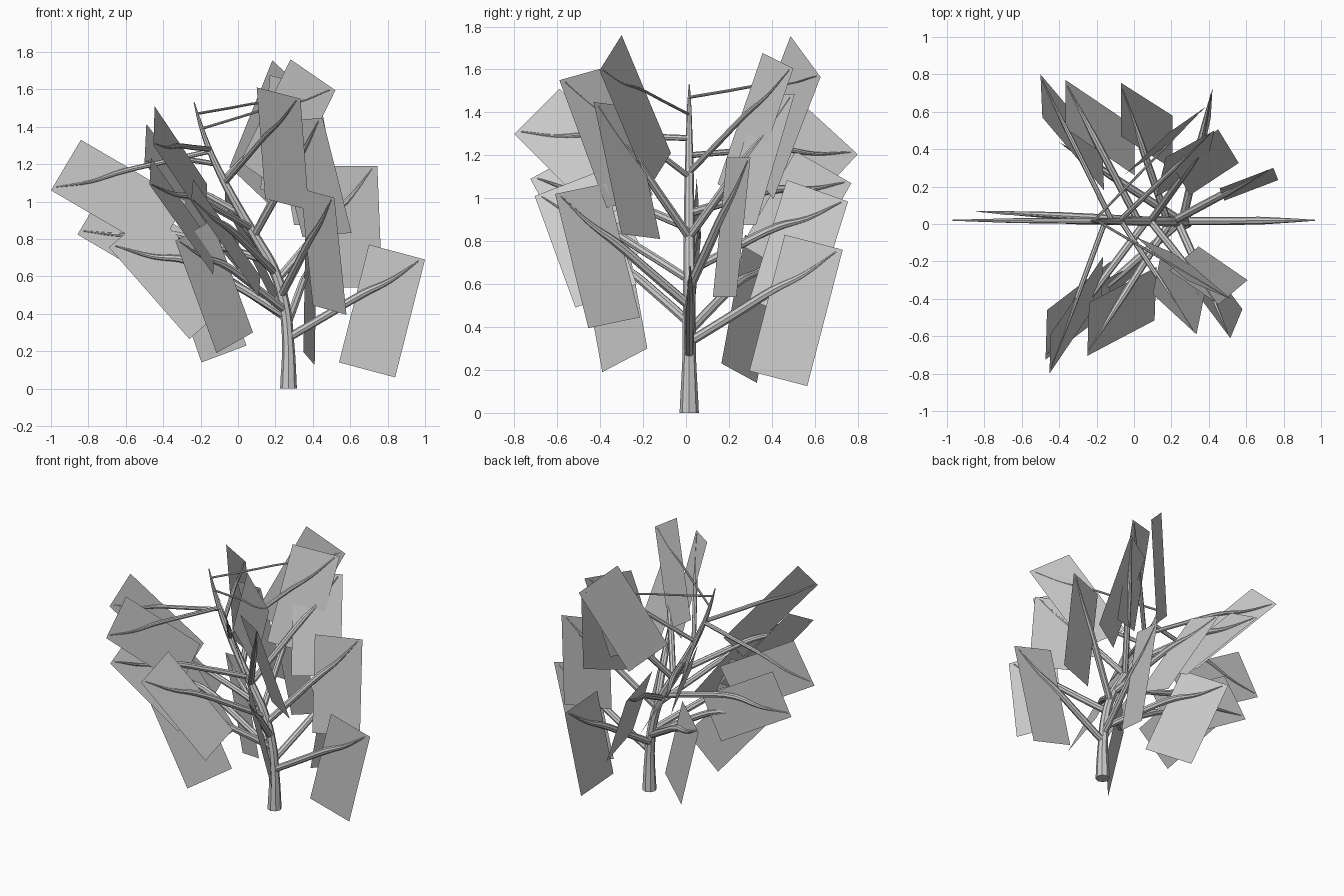
import bpy
from mathutils import Vector


def tube(name, pts, radii):
    # tapered round limb along a smooth path, turned into a mesh
    cu = bpy.data.curves.new(name, 'CURVE')
    cu.dimensions = '3D'
    cu.bevel_depth = 1.0
    cu.bevel_resolution = 2
    cu.resolution_u = 4
    cu.use_fill_caps = True
    sp = cu.splines.new('BEZIER')
    sp.bezier_points.add(len(pts) - 1)
    for bp, p, r in zip(sp.bezier_points, pts, radii):
        bp.co, bp.radius = p, r
        bp.handle_left_type = bp.handle_right_type = 'AUTO'
    ob = bpy.data.objects.new(name, cu)
    bpy.context.collection.objects.link(ob)
    bpy.ops.object.select_all(action='DESELECT')
    ob.select_set(True)
    bpy.context.view_layer.objects.active = ob
    bpy.ops.object.convert(target='MESH')
    bpy.ops.object.shade_smooth_by_angle()


def card(name, p0, p1, drop):
    # flat rectangular foliage card
    p0, p1, d = Vector(p0), Vector(p1), Vector(drop)
    me = bpy.data.meshes.new(name)
    me.from_pydata([p0, p1, p1 + d, p0 + d], [], [(0, 1, 2, 3)])
    bpy.context.collection.objects.link(bpy.data.objects.new(name, me))


# trunk, leaning to the left
Y = 0.015
TRUNK = [(0.27, 0), (0.268, 0.25), (0.245, 0.46), (0.19, 0.64), (0.10, 0.80),
         (0.0, 0.97), (-0.08, 1.12), (-0.15, 1.27), (-0.20, 1.41), (-0.235, 1.53)]
tube("trunk", [(x, Y, z) for x, z in TRUNK],
     [0.045, 0.032, 0.03, 0.028, 0.026, 0.024, 0.021, 0.016, 0.011, 0.003])


def on_trunk(z):
    for (xa, za), (xb, zb) in zip(TRUNK, TRUNK[1:]):
        if za <= z <= zb:
            return Vector((xa + (xb - xa) * (z - za) / (zb - za), Y, z))


# one row per limb: start height, arch, outer corner, inner corner, hang vector
LOWER = [
    (0.27, 0.00, (1.0, .02, .69), (.70, .02, .77), (-.16, 0, -.63)),
    (0.33, 0.00, (.42, .73, .76), (.36, .46, .83), (-.01, -.165, -.635)),
    (0.39, 0.08, (-.69, .02, .755), (-.455, .02, .96), (.43, 0, -.49)),
    (0.42, 0.03, (-.335, -.50, .79), (-.14, -.29, .90), (.22, .11, -.60)),
    (0.38, 0.03, (-.405, .44, .74), (-.165, .275, .83), (.21, -.11, -.60)),
    (0.50, 0.00, (.515, -.61, 1.02), (.335, -.37, 1.07), (.065, .155, -.625)),
    (0.58, 0.00, (.745, .30, 1.19), (.457, .19, 1.19), (.026, -.065, -.65)),
]
MIDDLE = [
    (0.62, 0.02, (-.25, -.705, 1.01), (-.24, -.42, 1.12), (.36, .19, -.52)),
    (0.66, 0.02, (-.07, .755, .985), (-.07, .47, 1.085), (.275, -.175, -.56)),
    (0.68, 0.06, (-.858, .07, .824), (-.70, .05, 1.09), (.56, -.03, -.33)),
    (0.82, 0.00, (.452, -.43, 1.448), (.19, -.25, 1.425), (.155, .13, -.615)),
    (0.82, 0.00, (.45, .506, 1.485), (.19, .335, 1.485), (.11, -.18, -.61)),
    (0.86, 0.03, (-.473, -.725, 1.09), (-.465, -.46, 1.235), (.34, .26, -.48)),
    (0.93, 0.03, (-.366, .77, 1.07), (-.366, .51, 1.22), (.37, -.25, -.44)),
]
UPPER = [
    (1.10, 0.00, (.334, -.59, 1.55), (.10, -.375, 1.61), (.045, .22, -.595)),
    (1.12, 0.00, (.43, .50, 1.605), (.17, .357, 1.676), (-.05, -.21, -.61)),
    (1.27, 0.00, (-1.0, .02, 1.06), (-.84, .02, 1.33), (.565, 0, -.33)),
    (1.28, 0.00, (-.452, -.80, 1.30), (-.446, -.59, 1.51), (.28, .415, -.415)),
    (1.20, 0.02, (-.50, .80, 1.205), (-.49, .57, 1.415), (.33, -.39, -.42)),
    (1.39, 0.00, (.521, -.403, 1.595), (.281, -.30, 1.76), (-.27, .23, -.55)),
    (1.47, 0.00, (.385, .627, 1.565), (.184, .487, 1.755), (-.23, -.22, -.57)),
]

for label, rows, r in (("lower", LOWER, 0.022), ("middle", MIDDLE, 0.020),
                       ("upper", UPPER, 0.014)):
    for i, (z, arch, p0, p1, drop) in enumerate(rows):
        s = on_trunk(z)
        thick = r if z < 1.38 else 0.007
        # the tip sits just inside the card's outer corner
        tip = Vector(p0).lerp(Vector(p1), 0.10) + Vector(drop) * 0.025
        up = Vector((0, 0, 1))
        pts = [s, s.lerp(tip, .3) + up * arch * .7, s.lerp(tip, .58) + up * arch,
               s.lerp(tip, .78) + up * (arch * .5 - .015), tip]
        tube(f"{label}_branch_{i + 1}", pts,
             [thick, thick, thick * .95, thick * .6, 0.003])
        card(f"{label}_leaf_card_{i + 1}", p0, p1, drop)
